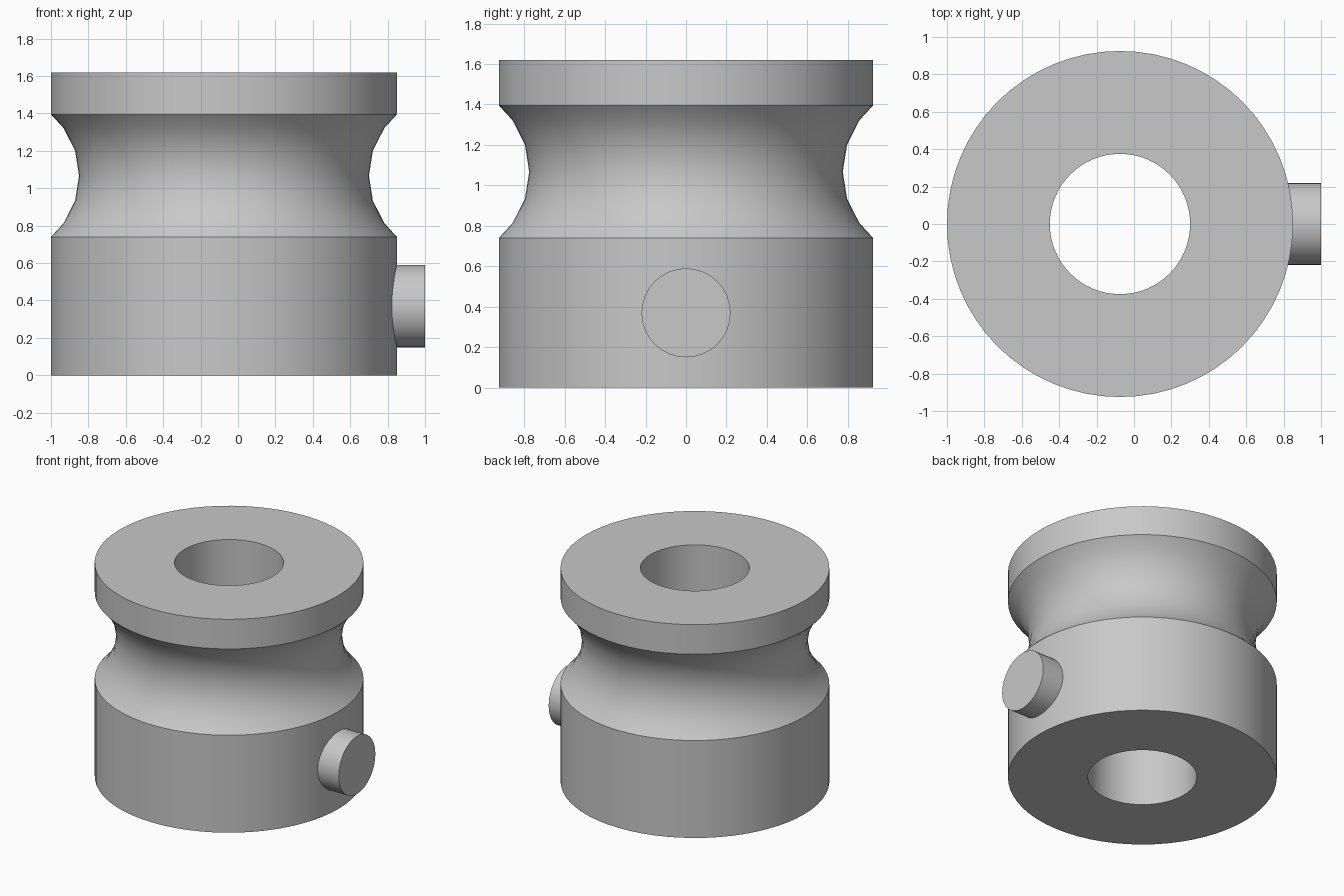
import bpy
import bmesh
from math import radians, sin, cos, sqrt, pi
from mathutils import Matrix, Vector

if "Cube" in bpy.data.objects:
    bpy.data.objects.remove(bpy.data.objects["Cube"], do_unlink=True)

# Overall dimensions
CENTRE_X = -0.075
OUTER, BORE, HEIGHT = 0.925, 0.375, 1.62
GROOVE_Z, GROOVE_HALF, GROOVE_DEPTH = 1.0675, 0.3275, 0.15
PIN_RADIUS, PIN_Z = 0.22, 0.37

grey = bpy.data.materials.new("plain grey")
grey.use_nodes = True
colour = (0.58, 0.58, 0.58, 1)
grey.diffuse_color = colour
grey.node_tree.nodes["Principled BSDF"].inputs["Base Color"].default_value = colour


def finish(bm, name):
    bmesh.ops.recalc_face_normals(bm, faces=bm.faces)
    mesh = bpy.data.meshes.new(name)
    bm.to_mesh(mesh)
    bm.free()
    mesh.materials.append(grey)
    obj = bpy.data.objects.new(name, mesh)
    bpy.context.collection.objects.link(obj)
    bpy.ops.object.select_all(action="DESELECT")
    obj.select_set(True)
    bpy.context.view_layer.objects.active = obj
    bpy.ops.object.shade_smooth_by_angle(angle=radians(25))
    return obj


# Grooved wheel body: closed half-section with a circular-arc groove, revolved
arc_radius = (GROOVE_HALF ** 2 + GROOVE_DEPTH ** 2) / (2 * GROOVE_DEPTH)
arc_centre = OUTER - GROOVE_DEPTH + arc_radius
groove = [(arc_centre - arc_radius * cos(radians(a)),
           GROOVE_Z + arc_radius * sin(radians(a))) for a in range(-36, 37, 18)]
section = [(BORE, 0), (OUTER, 0), (OUTER, GROOVE_Z - GROOVE_HALF), *groove,
           (OUTER, GROOVE_Z + GROOVE_HALF), (OUTER, HEIGHT), (BORE, HEIGHT)]

bm = bmesh.new()
verts = [bm.verts.new((r, 0, z)) for r, z in section]
edges = [bm.edges.new((v, verts[i - 1])) for i, v in enumerate(verts)]
bmesh.ops.spin(bm, geom=verts + edges, cent=(0, 0, 0), axis=(0, 0, 1),
               angle=2 * pi, steps=64, use_merge=True)
bmesh.ops.remove_doubles(bm, verts=bm.verts, dist=1e-4)
bmesh.ops.translate(bm, verts=bm.verts, vec=(CENTRE_X, 0, 0))
finish(bm, "grooved_wheel")

# Side pin, rooted inside the lower hub wall
start, end = 0.6, 1.0
bm = bmesh.new()
bmesh.ops.create_cone(
    bm, cap_ends=True, segments=32, radius1=PIN_RADIUS, radius2=PIN_RADIUS,
    depth=end - start,
    matrix=Matrix.Translation(Vector(((start + end) / 2, 0, PIN_Z)))
    @ Matrix.Rotation(pi / 2, 4, "Y"))
finish(bm, "side_pin")
